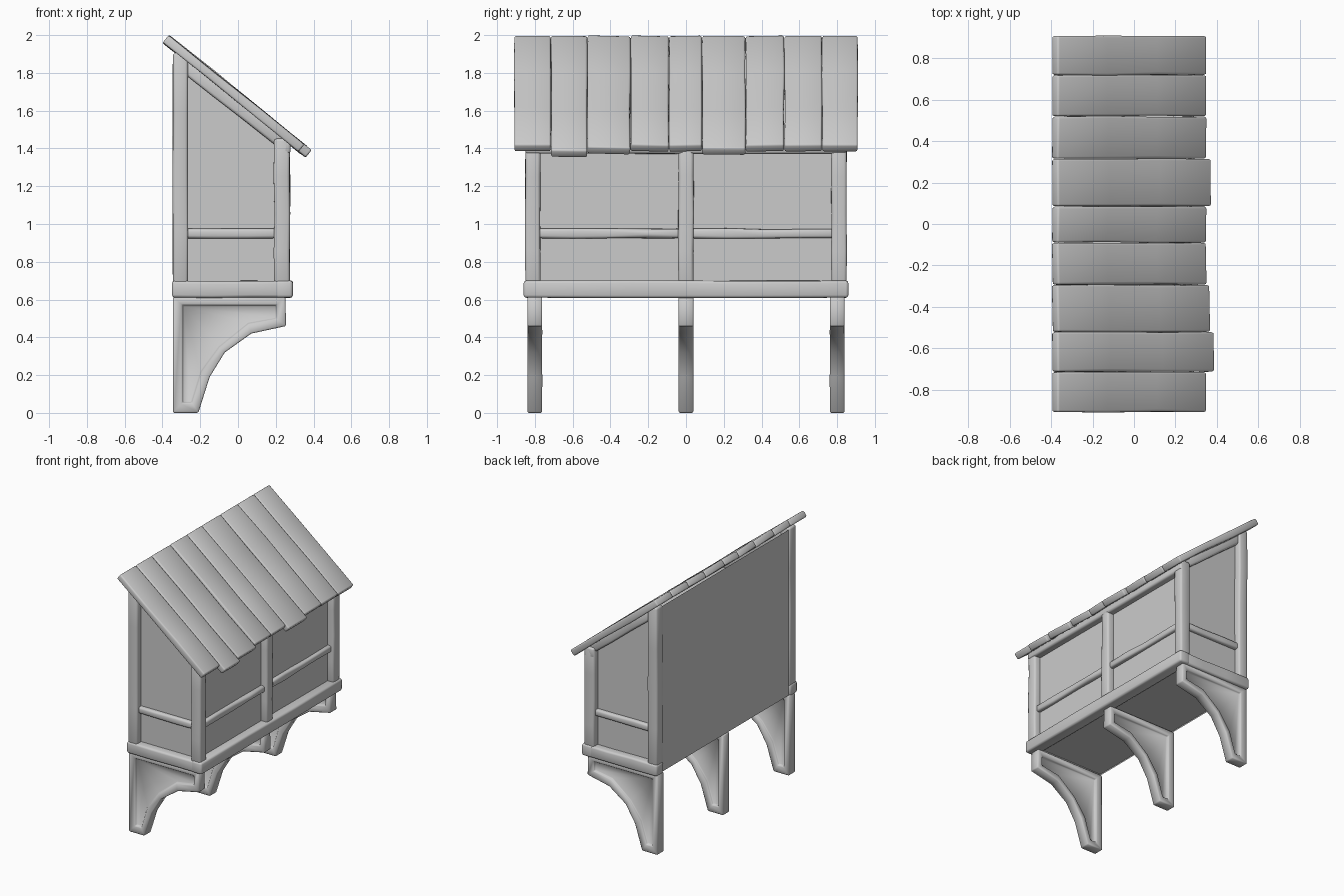
import bpy, bmesh, random
from mathutils import Vector, Matrix

if "Cube" in bpy.data.objects:
    bpy.data.objects.remove(bpy.data.objects["Cube"])

random.seed(4)


def finish(name, bm, bevel=0.0):
    bmesh.ops.recalc_face_normals(bm, faces=bm.faces[:])
    me = bpy.data.meshes.new(name)
    bm.to_mesh(me)
    bm.free()
    ob = bpy.data.objects.new(name, me)
    bpy.context.collection.objects.link(ob)
    if bevel:
        me.shade_smooth()
        m = ob.modifiers.new("bevel", "BEVEL")
        m.width, m.segments, m.limit_method = bevel, 2, 'ANGLE'
        m.angle_limit = 0.6
    return ob


def beam(name, a, b, w, h, bevel=0.014, cuts=2, jitter=0.003, roll=0.0):
    """Slightly uneven hewn timber from a to b; h is the upward thickness."""
    a, b = Vector(a), Vector(b)
    d = (b - a).normalized()
    ref = Vector((1, 0, 0)) if abs(d.z) > 0.9 else Vector((0, 0, 1))
    side = ref.cross(d).normalized()
    up = d.cross(side)
    rot = Matrix((d, side, up)).transposed().to_4x4()
    bm = bmesh.new()
    bmesh.ops.create_cube(bm, size=1)
    long_edges = [e for e in bm.edges
                  if abs(e.verts[0].co.x - e.verts[1].co.x) > 0.5]
    bmesh.ops.subdivide_edges(bm, edges=long_edges, cuts=cuts, use_grid_fill=True)
    for v in bm.verts:
        inner = abs(v.co.x) < 0.49
        v.co = Vector((v.co.x * (b - a).length, v.co.y * w, v.co.z * h))
        if inner:
            v.co.y += random.uniform(-jitter, jitter)
            v.co.z += random.uniform(-jitter, jitter)
    bm.transform(Matrix.Translation((a + b) / 2) @ rot @ Matrix.Rotation(roll, 4, 'X'))
    return finish(name, bm, bevel)


def panel(name, pts):
    bm = bmesh.new()
    bm.faces.new([bm.verts.new(p) for p in pts])
    return finish(name, bm)


# Curved brackets with a recessed panel on both sides
outer = [(-.345, 0), (-.21, 0), (-.15, .19), (-.07, .32), (.07, .42),
         (.255, .46), (.25, .615), (-.345, .615)]
inner = [(-.293, .055), (-.245, .055), (-.195, .22), (-.1, .35), (.055, .475),
         (.203, .5), (.203, .57), (-.293, .57)]
for i, yc in enumerate((-.8, 0, .8)):
    bm = bmesh.new()
    n = len(outer)
    rings = [[bm.verts.new((x, yc + y, z)) for x, z in prof]
             for prof, y in ((inner, -.015), (inner, -.032), (outer, -.04),
                             (outer, .04), (inner, .032), (inner, .015))]
    for r, s in zip(rings, rings[1:]):
        for k in range(n):
            bm.faces.new((r[k], r[(k + 1) % n], s[(k + 1) % n], s[k]))
    bm.faces.new(rings[0])
    bm.faces.new(rings[-1])
    ob = finish(f"bracket_{i}", bm, 0.007)
    ob.modifiers["bevel"].segments = 1

# Sill around the front and sides
beam("front_sill", (.245, -.86, .655), (.245, .86, .655), .09, .09)
for s, tag in ((-1, "front"), (1, "back")):
    beam(f"side_sill_{tag}", (-.35, s * .815, .655), (.285, s * .815, .655), .088, .088)
    # Corner posts, side rails and sloping rafters
    beam(f"rear_post_{tag}", (-.305, s * .81, .66), (-.305, s * .81, 1.905), .08, .08, cuts=3)
    beam(f"side_rail_{tag}", (-.3, s * .805, .95), (.23, s * .805, .95), .05, .05)
    beam(f"rafter_{tag}", (-.3, s * .805, 1.852), (.26, s * .805, 1.413), .06, .07)
    # End wall panels
    panel(f"side_wall_{tag}", [(-.335, s * .8, .62), (.225, s * .8, .62),
                               (.225, s * .8, 1.45), (-.335, s * .8, 1.89)])

# Front posts, rails and header
for i, y in enumerate((-.81, 0, .81)):
    beam(f"front_post_{i}", (.233, y, .66), (.233, y, 1.45), .08, .084, cuts=3)
for i, s in enumerate((-1, 1)):
    beam(f"front_rail_{i}", (.23, s * .02, .95), (.23, s * .79, .95), .05, .05,
         cuts=3, jitter=.006)
beam("front_header", (.235, -.85, 1.412), (.235, .85, 1.412), .088, .08)

# Front, back and floor panels
panel("front_wall", [(.225, -.8, .62), (.225, .8, .62), (.225, .8, 1.45), (.225, -.8, 1.45)])
panel("back_wall", [(-.335, -.8, .615), (-.335, .8, .615), (-.335, .8, 1.89), (-.335, -.8, 1.89)])
panel("floor", [(-.335, -.8, .625), (.225, -.8, .625), (.225, .8, .625), (-.335, .8, .625)])

# Sloping roof planks with uneven lower ends
edges = [-.91, -.715, -.522, -.294, -.09, .085, .315, .52, .72, .91]
ends = [.352, .39, .37, .353, .353, .375, .353, .353, .353]
for i, (y0, y1, e) in enumerate(zip(edges, edges[1:], ends)):
    xe = e - .016
    yc = (y0 + y1) / 2
    roll = 0 if i in (0, 8) else random.uniform(-.05, .05)
    beam(f"roof_plank_{i}", (-.383, yc, 1.98), (xe, yc, 1.98 - .805 * (xe + .383)),
         y1 - y0 - .002, .05, bevel=.01, cuts=2, jitter=.004, roll=roll)
